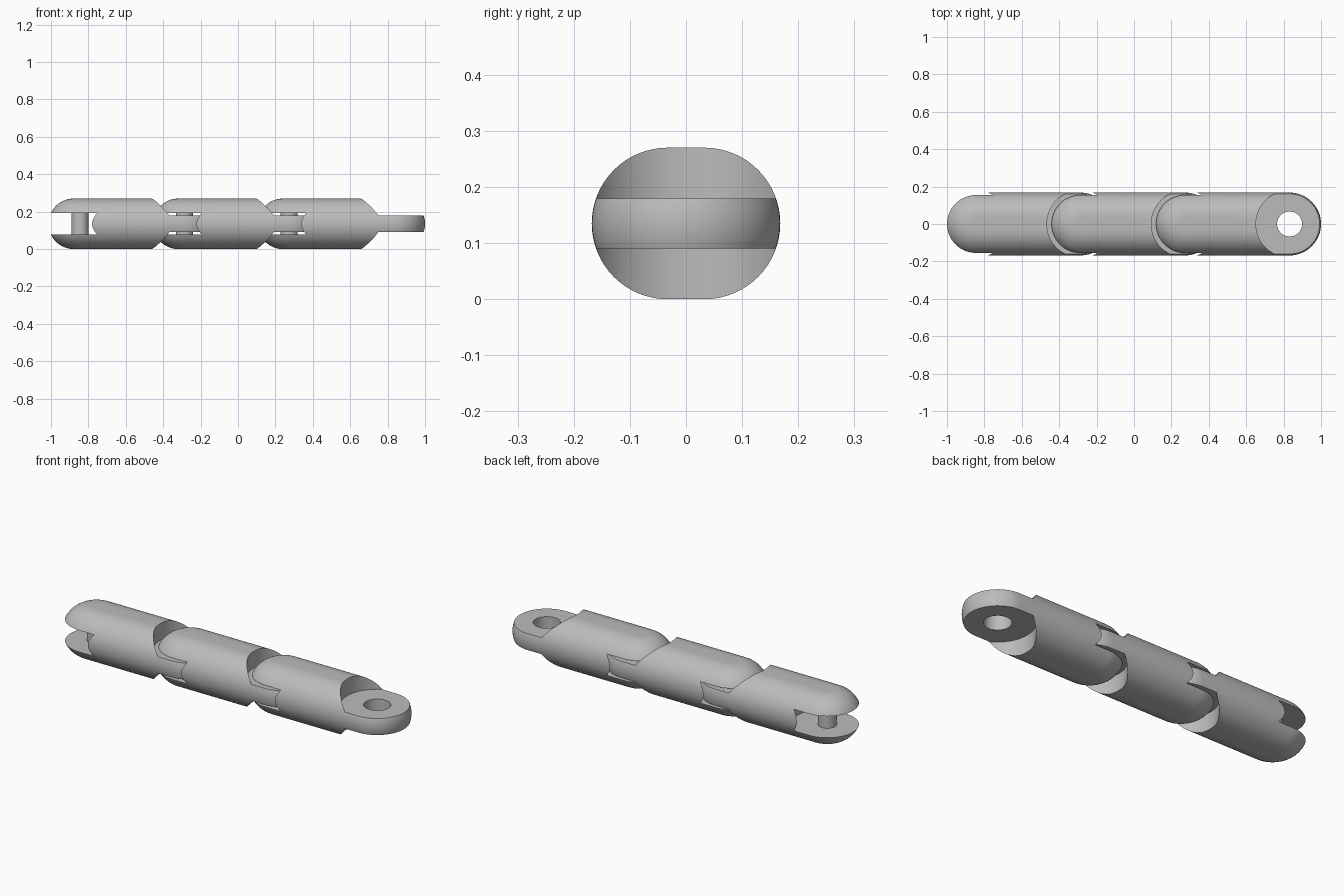
import bpy, bmesh, math
from mathutils import Matrix

cube = bpy.data.objects.get("Cube")
if cube:
    bpy.data.objects.remove(cube, do_unlink=True)

PITCH = 0.559          # pin to hole distance
FIRST_PIN = -0.845
MID = 0.135            # height of the centre line, also the corner radius
FLAT = 0.033           # half width of the flat top and bottom
CUT = 0.18             # clearance radius around each joint
SLOT, TONGUE = 0.058, 0.0445   # half heights

grey = bpy.data.materials.new("plain grey")
grey.use_nodes = True
COLOUR = (0.5, 0.5, 0.5, 1)
grey.diffuse_color = COLOUR
grey.node_tree.nodes["Principled BSDF"].inputs["Base Color"].default_value = COLOUR


def new_object(name, bm):
    bmesh.ops.recalc_face_normals(bm, faces=bm.faces)
    mesh = bpy.data.meshes.new(name)
    bm.to_mesh(mesh)
    bm.free()
    mesh.materials.append(grey)
    obj = bpy.data.objects.new(name, mesh)
    bpy.context.collection.objects.link(obj)
    return obj


def cylinder(name, x, radius, low, high):
    bm = bmesh.new()
    bmesh.ops.create_cone(bm, cap_ends=True, segments=96, radius1=radius, radius2=radius,
                          depth=high - low, matrix=Matrix.Translation((x, 0, (low + high) / 2)))
    return new_object(name, bm)


def smooth(obj):
    bpy.ops.object.select_all(action="DESELECT")
    obj.select_set(True)
    bpy.context.view_layer.objects.active = obj
    bpy.ops.object.shade_smooth_by_angle(angle=math.radians(25))


# Link body: stacked long rounded outlines following a half-round edge
def link_blank(rows=32, half=32):
    bm = bmesh.new()
    rings = []
    for i in range(rows + 1):
        a = math.pi * (i / rows - 0.5)
        r, z = FLAT + MID * math.cos(a), MID + MID * math.sin(a)
        ring = []
        for centre, start in ((PITCH, -math.pi / 2), (0, math.pi / 2)):
            for k in range(half + 1):
                t = start + math.pi * k / half
                ring.append(bm.verts.new((centre + r * math.cos(t), r * math.sin(t), z)))
        rings.append(ring)
    for low, high in zip(rings, rings[1:]):
        for k in range(len(low)):
            j = (k + 1) % len(low)
            bm.faces.new((low[k], low[j], high[j], high[k]))
    bm.faces.new(rings[0][::-1])
    bm.faces.new(rings[-1])
    return new_object("link_1", bm)


link = link_blank()

# Fork slot, the clearances above and below the tongue, and the pin hole
cutters = [
    cylinder("slot_cutter", 0, CUT, MID - SLOT, MID + SLOT),
    cylinder("upper_cutter", PITCH, CUT, MID + TONGUE, 0.4),
    cylinder("lower_cutter", PITCH, CUT, -0.1, MID - TONGUE),
    cylinder("hole_cutter", PITCH, 0.067, -0.2, 0.5),
]
for cutter in cutters:
    cutter.hide_render = True
    mod = link.modifiers.new(cutter.name, "BOOLEAN")
    mod.operation, mod.solver, mod.object = "DIFFERENCE", "EXACT", cutter
bpy.context.view_layer.update()
graph = bpy.context.evaluated_depsgraph_get()
shaped = bpy.data.meshes.new_from_object(link.evaluated_get(graph))
link.modifiers.clear()
link.data = shaped
for cutter in cutters:
    bpy.data.objects.remove(cutter, do_unlink=True)
smooth(link)

# Pin across the fork
pin = cylinder("pin_1", 0, 0.046, 0.05, 0.22)
smooth(pin)

# Chain of three
for n in range(3):
    for part, name in ((link, "link"), (pin, "pin")):
        obj = part
        if n:
            obj = bpy.data.objects.new(f"{name}_{n + 1}", part.data)
            bpy.context.collection.objects.link(obj)
        obj.location.x = FIRST_PIN + n * PITCH
